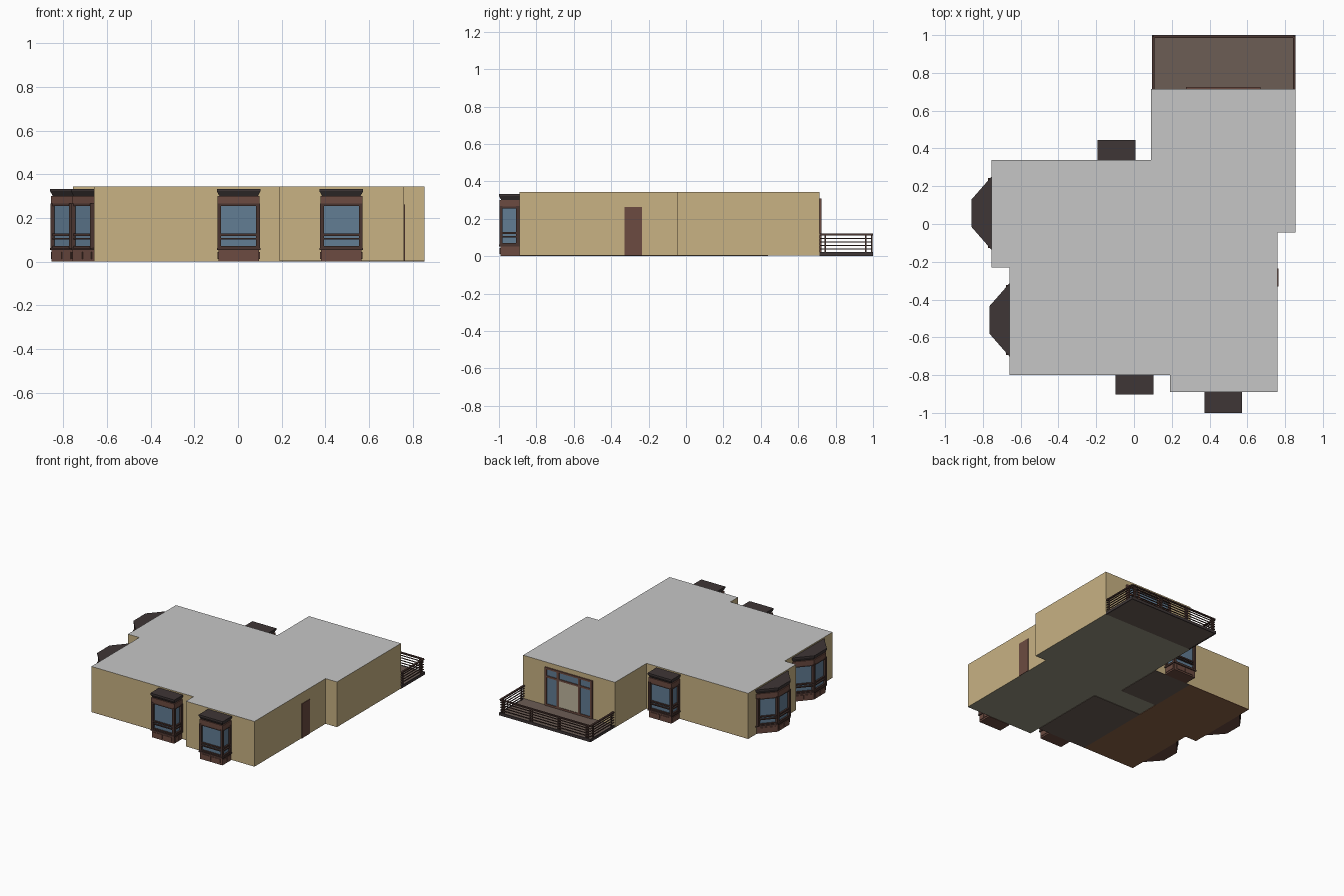
import bpy, bmesh, math
from mathutils import Matrix, Vector

cube = bpy.data.objects.get("Cube")
if cube:
    bpy.data.objects.remove(cube, do_unlink=True)


def material(name, r, g, b):
    """Flat colour given as 0-255 display values, stored linear."""
    lin = [((c / 255 + 0.055) / 1.055) ** 2.4 for c in (r, g, b)] + [1.0]
    m = bpy.data.materials.new(name)
    m.use_nodes = True
    m.diffuse_color = lin
    bsdf = next(n for n in m.node_tree.nodes if n.type == 'BSDF_PRINCIPLED')
    bsdf.inputs["Base Color"].default_value = lin
    bsdf.inputs["Roughness"].default_value = 0.9
    return m


TAN = material("tan_wall", 200, 178, 131)
GREY = material("grey_roof", 198, 198, 198)
GLASS = material("blue_glass", 98, 125, 148)
BROWN = material("brown_wood", 108, 75, 65)
TRIM = material("dark_trim", 74, 53, 48)
SLATE = material("dark_slate", 62, 54, 54)
DECK = material("deck_boards", 108, 93, 85)
FLOOR_WOOD = material("floor_wood", 140, 98, 70)
FLOOR_GREY = material("floor_grey", 150, 146, 127)
BEIGE = material("beige_panel", 190, 182, 158)


class Part:
    """Collects simple solids into one object."""

    def __init__(self, name, *mats):
        self.name, self.mats, self.bm = name, mats, bmesh.new()

    def prism(self, low, z0, z1, high=None):
        a = [self.bm.verts.new((x, y, z0)) for x, y in low]
        b = [self.bm.verts.new((x, y, z1)) for x, y in (high or low)]
        self.bm.faces.new(a[::-1])
        self.bm.faces.new(b)
        n = len(a)
        for i in range(n):
            j = (i + 1) % n
            self.bm.faces.new((a[i], a[j], b[j], b[i]))

    def box(self, x0, x1, y0, y1, z0, z1):
        self.prism([(x0, y0), (x1, y0), (x1, y1), (x0, y1)], z0, z1)

    def beam(self, p, q, z0, z1, thick):
        p, q = Vector(p), Vector(q)
        d = (q - p).normalized() * thick / 2
        n = Vector((-d.y, d.x))
        self.prism([p - n, q - n, q + n, p + n], z0, z1)

    def finish(self, matrix=None, rule=None):
        bm = self.bm
        bmesh.ops.recalc_face_normals(bm, faces=bm.faces)
        if rule:
            for f in bm.faces:
                f.material_index = rule(f)
        if matrix:
            bm.transform(matrix)
        mesh = bpy.data.meshes.new(self.name)
        bm.to_mesh(mesh)
        bm.free()
        for m in self.mats:
            mesh.materials.append(m)
        obj = bpy.data.objects.new(self.name, mesh)
        bpy.context.collection.objects.link(obj)


# House body: walls, flat roof and underside picked by face direction
FOOTPRINT = [(-.66, -.8), (.19, -.8), (.19, -.89), (.76, -.89), (.76, -.045),
             (.855, -.045), (.855, .715), (.09, .715), (.09, .34),
             (-.755, .34), (-.755, -.23), (-.66, -.23)]
house = Part("house_body", TAN, GREY, FLOOR_GREY)
house.prism(FOOTPRINT, .003, .343)
house.finish(rule=lambda f: 1 if f.normal.z > .5 else 2 if f.normal.z < -.5 else 0)

# Floor finishes on the underside
wood = Part("wood_floor", FLOOR_WOOD)
wood.prism([(-.66, -.8), (-.22, -.8), (-.22, .34), (-.755, .34),
            (-.755, -.23), (-.66, -.23)], 0, .004)
wood.finish()
tiles = Part("dark_floor", DECK)
tiles.box(-.22, .19, -.8, -.2, 0, .004)
tiles.box(-.22, .09, -.03, .34, 0, .004)
tiles.finish()

# Side door
door = Part("side_door", BROWN)
door.box(.755, .764, -.33, -.235, .003, .262)
door.finish()


def bay_window(name, x, y, angle, a, b, depth):
    """Bay with half width a at the wall and b at its front."""
    place = Matrix.Translation((x, y, 0)) @ Matrix.Rotation(angle, 4, 'Z')

    def outline(inset=0.0):
        slope = (a - b) / depth
        wall = a - inset * math.hypot(1, slope)
        front = wall - slope * (depth - inset)
        v = inset - depth
        return [(-wall, 0), (-front, v), (front, v), (wall, 0)]

    glass = Part(name + "_glass", GLASS)
    glass.prism(outline(.018), .05, .27)
    glass.finish(place)

    # Plinth, header and raised plinth panels
    frame = Part(name + "_frame", BROWN)
    frame.prism(outline(.007), 0, .055)
    frame.prism(outline(.004), .265, .3)
    pts = [Vector(p) for p in outline(.006)]
    for p, q in zip(pts, pts[1:]):
        for s, e in ((.1, .48), (.52, .9)):
            frame.beam(p.lerp(q, s), p.lerp(q, e), .012, .043, .006)
    frame.finish(place)

    # Sill, corner posts and sash rails
    trim = Part(name + "_trim", TRIM)
    trim.prism(outline(), .052, .062)
    pts = outline(.011)
    for u, v in pts:
        v = min(v, -.009)
        trim.box(u - .009, u + .009, v - .009, v + .009, .06, .267)
    for p, q in zip(pts, pts[1:]):
        for z0, z1 in ((.06, .071), (.1, .107), (.118, .128), (.255, .267)):
            trim.beam(p, q, z0, z1, .012)
    trim.finish(place)

    # Flared cornice with a flat top
    roof = Part(name + "_roof", SLATE)
    roof.prism(outline(.012), .3, .322, outline())
    roof.prism(outline(), .322, .333)
    roof.finish(place)


LEFT_TURN = -math.pi / 2
bay_window("front_bay_centre", .003, -.8, 0, .1, .1, .103)
bay_window("front_bay_side", .473, -.89, 0, .1, .1, .11)
bay_window("back_bay", -.092, .34, math.pi, .1, .1, .105)
bay_window("side_bay_back", -.755, .057, LEFT_TURN, .193, .073, .105)
bay_window("side_bay_front", -.66, -.508, LEFT_TURN, .193, .073, .105)

# Patio doors on the back wall
X0, X1, YW = .275, .67, .715
leaf = [.385, .56]
panes = Part("patio_glass", GLASS)
panes.box(X0, X1, YW - .003, YW + .003, .02, .3)
panes.finish()
panel = Part("patio_door_panel", BEIGE)
panel.box(*leaf, YW, YW + .005, .02, .235)
panel.finish()
patio = Part("patio_frame", BROWN)
for x in (X0 + .008, leaf[0], leaf[1], X1 - .008):
    patio.box(x - .009, x + .009, YW, YW + .009, .02, .305)
for z in (.02, .232, .293):
    patio.box(X0, X1, YW, YW + .009, z, z + .014)
patio.finish()

# Deck with edge boards
L, R, B = .095, .855, 1.0
deck = Part("deck", DECK)
deck.box(L + .004, R - .004, YW, B - .004, .002, .019)
deck.finish()
edge = Part("deck_edge", SLATE)
edge.box(L, L + .008, YW, B, 0, .021)
edge.box(R - .008, R, YW, B, 0, .021)
edge.box(L, R, B - .008, B, 0, .021)
edge.finish()

# Railing
rail = Part("deck_railing", TRIM)
path = [(L + .007, YW), (L + .007, B - .007), (R - .007, B - .007), (R - .007, YW)]
for p, q in zip(path, path[1:]):
    for z in (.036, .055, .074, .093):
        rail.beam(p, q, z, z + .005, .006)
    rail.beam(p, q, .111, .12, .014)
for i in range(4):
    x = L + .03 + i * (R - L - .06) / 3
    for s in (-.008, .008):
        rail.box(x + s - .004, x + s + .004, B - .011, B - .003, .015, .115)
for x in (L + .007, R - .007):
    for y in (YW + .03, B - .04):
        rail.box(x - .004, x + .004, y - .004, y + .004, .015, .115)
rail.finish()
